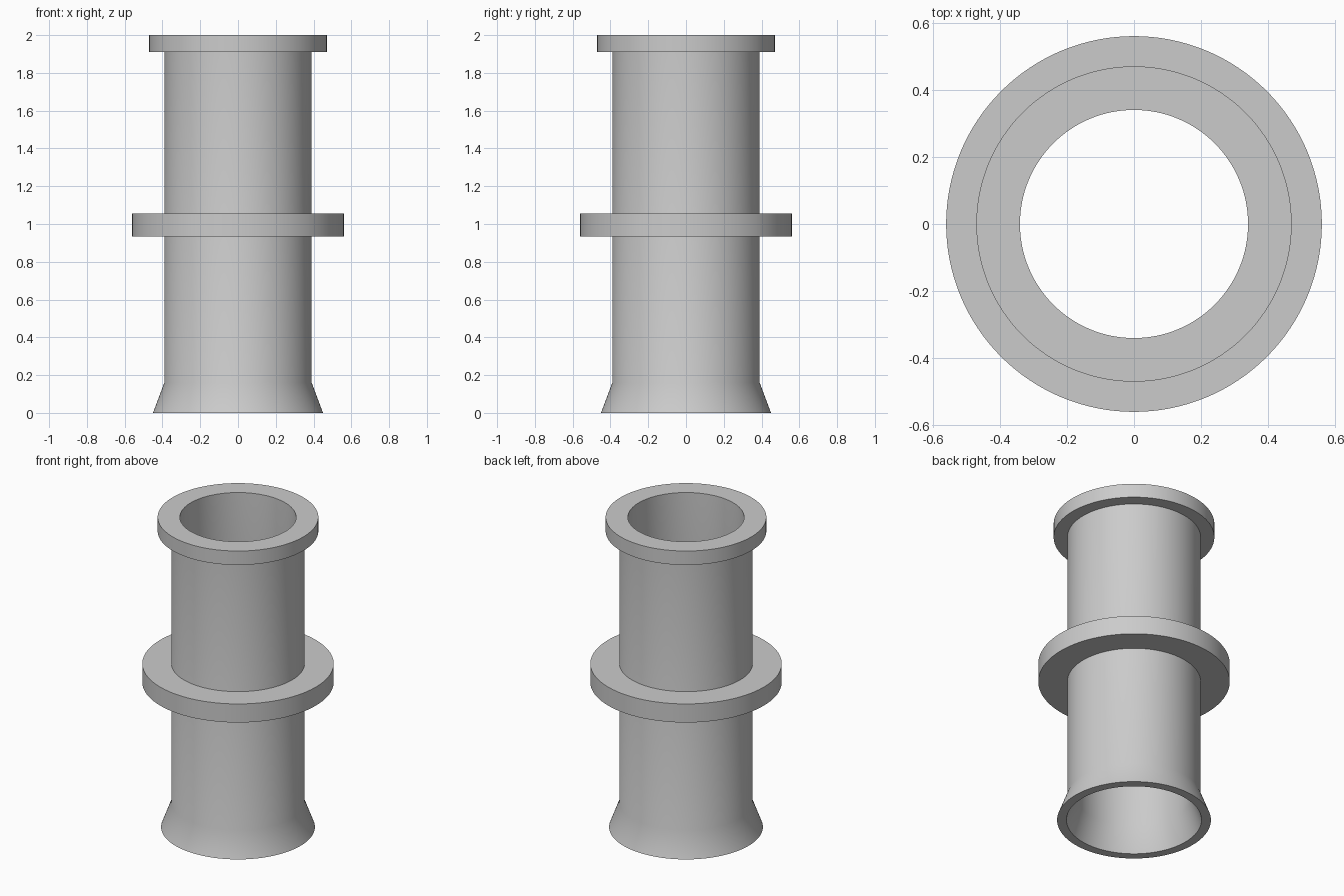
import bpy
import bmesh
import math

SEGMENTS = 128

cube = bpy.data.objects.get("Cube")
if cube:
    bpy.data.objects.remove(cube, do_unlink=True)

grey = bpy.data.materials.new("plain grey")
grey.use_nodes = True
colour = (0.6, 0.6, 0.6, 1)
grey.diffuse_color = colour
grey.node_tree.nodes["Principled BSDF"].inputs["Base Color"].default_value = colour


def lathe(name, profile):
    """Revolve a closed (radius, height) outline around the z axis."""
    bm = bmesh.new()
    verts = [bm.verts.new((r, 0, z)) for r, z in profile]
    edges = [bm.edges.new((v, verts[(i + 1) % len(verts)])) for i, v in enumerate(verts)]
    bmesh.ops.spin(bm, geom=verts + edges, cent=(0, 0, 0), axis=(0, 0, 1),
                   angle=math.tau, steps=SEGMENTS, use_merge=True)
    bmesh.ops.remove_doubles(bm, verts=bm.verts, dist=1e-5)
    bmesh.ops.recalc_face_normals(bm, faces=bm.faces)
    mesh = bpy.data.meshes.new(name)
    bm.to_mesh(mesh)
    bm.free()
    mesh.materials.append(grey)
    obj = bpy.data.objects.new(name, mesh)
    bpy.context.collection.objects.link(obj)
    bpy.ops.object.select_all(action="DESELECT")
    obj.select_set(True)
    bpy.context.view_layer.objects.active = obj
    bpy.ops.object.shade_smooth_by_angle(angle=math.radians(30))
    return obj


# Hollow pipe with a flared foot and a flat rim at the top
bore, wall, rim = 0.34, 0.39, 0.47
lathe("pipe", [
    (0.395, 0), (0.45, 0), (wall, 0.16), (wall, 1.91),
    (rim, 1.91), (rim, 2), (bore, 2), (bore, 0.16),
])

# Wide collar around the middle, seated inside the pipe wall
lathe("middle_collar", [(0.365, 0.935), (0.56, 0.935), (0.56, 1.055), (0.365, 1.055)])
